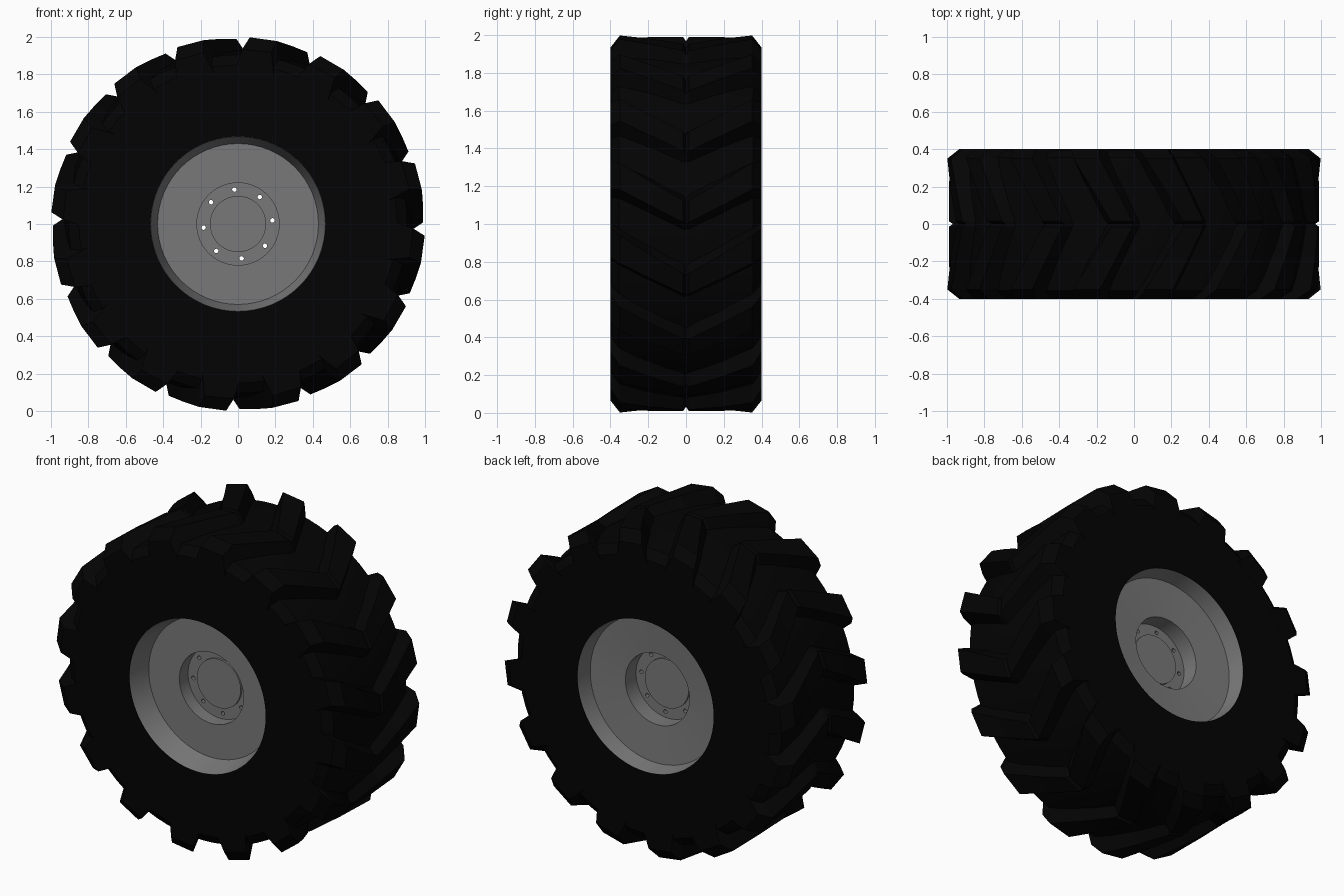
import bpy, bmesh
from math import sin, cos, radians, pi

if "Cube" in bpy.data.objects:
    bpy.data.objects.remove(bpy.data.objects["Cube"])

LUGS = 16
black = bpy.data.materials.new("rubber_black")
black.diffuse_color = (0.001, 0.001, 0.001, 1)
black.use_nodes = True
black.node_tree.nodes["Principled BSDF"].inputs["Base Color"].default_value = black.diffuse_color
grey = bpy.data.materials.new("rim_grey")
grey.diffuse_color = (0.19, 0.19, 0.19, 1)
grey.use_nodes = True
grey.node_tree.nodes["Principled BSDF"].inputs["Base Color"].default_value = grey.diffuse_color


def point(r, y, deg):
    """Polar point on the wheel: angle from the top towards +x."""
    a = radians(deg)
    return (r * sin(a), y, 1 + r * cos(a))


def finish(name, bm, mat=None, smooth=None):
    bmesh.ops.remove_doubles(bm, verts=bm.verts, dist=1e-5)
    bmesh.ops.recalc_face_normals(bm, faces=bm.faces)
    me = bpy.data.meshes.new(name)
    bm.to_mesh(me)
    bm.free()
    ob = bpy.data.objects.new(name, me)
    bpy.context.collection.objects.link(ob)
    if mat:
        me.materials.append(mat)
    if smooth:
        bpy.ops.object.select_all(action='DESELECT')
        bpy.context.view_layer.objects.active = ob
        ob.select_set(True)
        bpy.ops.object.shade_smooth_by_angle(angle=radians(smooth))
    return ob


def lathe(name, profile, segs, closed, mat=None):
    """Spin an (r, y) profile around the axle."""
    bm = bmesh.new()
    rings = [[bm.verts.new(point(r, y, 360 * i / segs)) for i in range(segs)] if r > 0
             else [bm.verts.new(point(0, y, 0))] * segs for r, y in profile]
    pairs = list(zip(rings, rings[1:]))
    if closed:
        pairs.append((rings[-1], rings[0]))
    for a, b in pairs:
        for i in range(segs):
            j = (i + 1) % segs
            quad = list(dict.fromkeys((a[i], a[j], b[j], b[i])))
            bm.faces.new(quad)
    return finish(name, bm, mat, 25)


# tyre carcass
half = [(0.468, 0.397), (0.85, 0.396), (0.905, 0.355), (0.922, 0.20)]
lathe("tyre_carcass", [(r, -y) for r, y in half] + [(0.93, 0)] + half[::-1], 72, True, black)

# chevron tread lugs: y, angle shift, top radius, base radius, half widths of top and base
stations = [(0.0, 0, 0.968, 0.90, 3.2, 6.6),
            (0.015, -0.5, 0.99, 0.90, 3.3, 6.7),
            (0.18, -5.8, 0.994, 0.89, 3.7, 6.9),
            (0.35, -11.4, 1.0, 0.87, 4.2, 7.1),
            (0.40, -13, 0.935, 0.82, 4.8, 7.2)]
bm = bmesh.new()
for k in range(LUGS):
    mid = 19.2 + 360 * k / LUGS
    # one closed sweep from the front shoulder through the centre to the back shoulder
    rows = [(-s[0],) + s[1:] for s in stations[:0:-1]] + stations
    secs = [[bm.verts.new(point(r, y, mid + shift + w)) for r, w in
             ((rb, -wb), (rt, -wt), (rt, wt), (rb, wb))]
            for y, shift, rt, rb, wt, wb in rows]
    for a, b in zip(secs, secs[1:]):
        for i in range(4):
            j = (i + 1) % 4
            bm.faces.new((a[i], a[j], b[j], b[i]))
    bm.faces.new(secs[0])
    bm.faces.new(secs[-1])
finish("tread_lugs", bm, black)

# wheel rim with recessed disc and hub on both sides
rim = lathe("wheel_rim", [
    (0, -0.188), (0.15, -0.188), (0.15, -0.175), (0.22, -0.175), (0.22, -0.26),
    (0.43, -0.26), (0.467, -0.396), (0.475, -0.38), (0.475, 0.38), (0.467, 0.396),
    (0.45, 0.295), (0.22, 0.28), (0.22, 0.175), (0.15, 0.175), (0.15, 0.188),
    (0, 0.188)], 64, False, grey)

# bolt holes right through the hub
bm = bmesh.new()
for k in range(8):
    x, _, z = point(0.185, 0, 84 + 45 * k)
    loop = [(x + 0.012 * cos(t * pi / 6), z + 0.012 * sin(t * pi / 6)) for t in range(12)]
    ends = [[bm.verts.new((px, y, pz)) for px, pz in loop] for y in (-0.5, 0.5)]
    for i in range(12):
        j = (i + 1) % 12
        bm.faces.new((ends[0][i], ends[0][j], ends[1][j], ends[1][i]))
    bm.faces.new(ends[0])
    bm.faces.new(ends[1])
cutter = finish("bolt_hole_cutter", bm)
cutter.hide_render = True
cutter.hide_viewport = True
mod = rim.modifiers.new("bolt_holes", 'BOOLEAN')
mod.operation = 'DIFFERENCE'
mod.solver = 'EXACT'
mod.object = cutter
